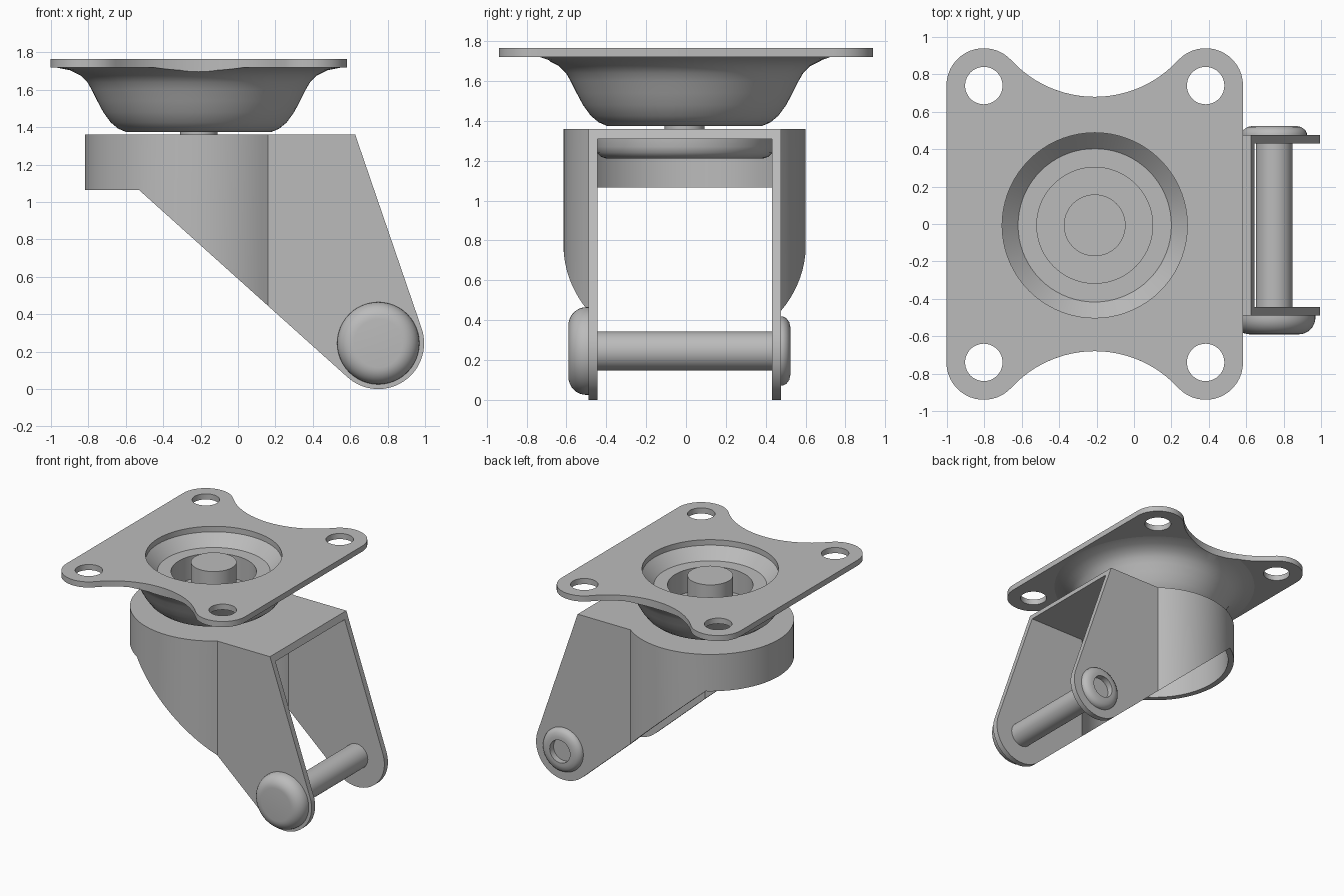
import bpy, bmesh
from math import radians, cos, sin, sqrt, atan2, pi
from mathutils import Matrix, Vector

cube = bpy.data.objects.get("Cube")
if cube:
    bpy.data.objects.remove(cube, do_unlink=True)

steel = bpy.data.materials.new("grey steel")
steel.use_nodes = True
GREY = (0.5, 0.5, 0.5, 1)
steel.diffuse_color = GREY
steel.node_tree.nodes["Principled BSDF"].inputs["Base Color"].default_value = GREY

CX, CY = -0.21, -0.007        # swivel axis
AX, AZ = 0.75, 0.245          # wheel axle


def finish(name, bm):
    bmesh.ops.recalc_face_normals(bm, faces=bm.faces)
    mesh = bpy.data.meshes.new(name)
    bm.to_mesh(mesh)
    bm.free()
    mesh.materials.append(steel)
    ob = bpy.data.objects.new(name, mesh)
    bpy.context.collection.objects.link(ob)
    return ob


def prism(name, pts, lo, hi, axis="z"):
    """Extrude a flat outline along z, or an x-z outline along y."""
    bm = bmesh.new()
    place = (lambda a, b, h: (a, b, h)) if axis == "z" else (lambda a, b, h: (a, h, b))
    face = bm.faces.new([bm.verts.new(place(a, b, lo)) for a, b in pts])
    out = bmesh.ops.extrude_face_region(bm, geom=[face])
    verts = [v for v in out["geom"] if isinstance(v, bmesh.types.BMVert)]
    bmesh.ops.translate(bm, verts=verts, vec=place(0, 0, hi - lo))
    return finish(name, bm)


def lathe(name, profile, matrix, steps=72):
    """Spin (radius, height) points about the local z axis."""
    bm = bmesh.new()
    vs = [bm.verts.new((r, 0, h)) for r, h in profile]
    edges = [bm.edges.new(pair) for pair in zip(vs, vs[1:])]
    bmesh.ops.spin(bm, geom=vs + edges, cent=(0, 0, 0), axis=(0, 0, 1),
                   angle=2 * pi, steps=steps)
    bmesh.ops.remove_doubles(bm, verts=bm.verts, dist=1e-4)
    bmesh.ops.transform(bm, matrix=matrix, verts=bm.verts)
    return finish(name, bm)


def arc(cx, cy, r, a0, a1, n=16):
    return [(cx + r * cos(a0 + (a1 - a0) * i / n),
             cy + r * sin(a0 + (a1 - a0) * i / n)) for i in range(n + 1)]


def circle(cx, cy, r, n=48):
    return arc(cx, cy, r, 0, 2 * pi, n)[:-1]


def combine(ob, tool, operation="DIFFERENCE"):
    """Apply a boolean and discard the tool."""
    mod = ob.modifiers.new("cut", "BOOLEAN")
    mod.object, mod.operation, mod.solver = tool, operation, "EXACT"
    bpy.context.view_layer.update()
    deps = bpy.context.evaluated_depsgraph_get()
    mesh = bpy.data.meshes.new_from_object(ob.evaluated_get(deps))
    ob.modifiers.clear()
    ob.data = mesh
    bpy.data.objects.remove(tool, do_unlink=True)


# Mounting plate: four round lobes joined by concave scoops
HX, HY, LOBE, WAIST = 0.593, 0.74, 0.2, 0.68
k = HY - WAIST
scoop = (HX**2 + k**2 - LOBE**2) / (2 * (LOBE + k))
scoop_y = WAIST + scoop
t = atan2(scoop_y - HY, -HX)                 # from lobe towards scoop centre
half = arc(HX, HY, LOBE, 0, t)
half += arc(0, scoop_y, scoop, t - pi, -t, 24)[1:-1]
half += arc(-HX, HY, LOBE, pi - t, pi)
outline = half + [(-x, -y) for x, y in half]
plate = prism("mounting_plate", [(x + CX, y) for x, y in outline], 1.72, 1.765)
for sx in (-1, 1):
    for sy in (-1, 1):
        combine(plate, prism("bolt_cutter", circle(CX + sx * HX, sy * HY, 0.1), 1.6, 1.9))
combine(plate, prism("dish_cutter", circle(CX, CY, 0.495, 72), 1.6, 1.9))

# Flared dish below the plate, trimmed by the scoops
swivel = Matrix.Translation((CX, CY, 0))
dish = lathe("swivel_dish", [
    (0, 1.375), (0.39, 1.375), (0.43, 1.392), (0.47, 1.425), (0.51, 1.48), (0.542, 1.54),
    (0.572, 1.6), (0.595, 1.64), (0.63, 1.675), (0.69, 1.705), (0.77, 1.721),
    (0.495, 1.721), (0.41, 1.635), (0.31, 1.635), (0.31, 1.45), (0, 1.45)], swivel)
for s in (-1, 1):
    combine(dish, prism("scoop_cutter", circle(CX, s * scoop_y, scoop, 96), 1.2, 1.9))

# Kingpin
lathe("kingpin_post", [(0, 1.43), (0.165, 1.43), (0.165, 1.71), (0, 1.71)], swivel)
lathe("kingpin_neck", [(0, 1.34), (0.1, 1.34), (0.1, 1.39), (0, 1.39)], swivel, 48)


# Fork: round-backed housing, hollowed, then trimmed to the side profile
def housing(name, r, w, end, lo, hi):
    a = atan2(w, sqrt(r * r - w * w))
    pts = arc(CX, CY, r, a, 2 * pi - a, 64) + [(end, CY - w), (end, CY + w)]
    return prism(name, pts, lo, hi)


def tangent(px, pz, r, side):
    """Angle at which a line from a point touches the axle-centred circle."""
    d = Vector((px - AX, pz - AZ))
    return atan2(d.y, d.x) + side * (pi / 2 - atan2(r, sqrt(d.length_squared - r * r)))


fork = housing("fork", 0.608, 0.483, 1.1, -0.05, 1.36)
combine(fork, housing("hollow_cutter", 0.563, 0.438, 1.3, -0.2, 1.31))
R = 0.245
front_d = Vector((0.625 - AX, 1.36 - AZ))
back_d = Vector((-0.53 - AX, 1.065 - AZ))
a_front = atan2(front_d.y, front_d.x) - pi / 2 + atan2(R, front_d.length)
a_back = atan2(back_d.y, back_d.x) + pi / 2 - atan2(R, back_d.length)
top = 1.5
lean = (top - 1.36) * 0.33
side = [(-1, top), (-1, 1.065), (-0.53, 1.065)]
side += arc(AX, AZ, R, a_back, a_front + 2 * pi, 32)
side += [(0.625 - lean, top)]
combine(fork, prism("side_profile", side, -1, 1, "y"), "INTERSECT")

# Bearing race pressed under the fork crown
lathe("bearing_race", [(0, 1.21), (0.39, 1.21), (0.42, 1.22), (0.44, 1.24),
                       (0.45, 1.27), (0.45, 1.32), (0, 1.32)], swivel)

# Axle: rod, domed head in front, hollow riveted end behind
axle = Matrix.Translation((AX, 0, AZ)) @ Matrix.Rotation(radians(90), 4, "X")
lathe("axle_rod", [(0, -0.44), (0.098, -0.44), (0.098, 0.46), (0, 0.46)], axle, 48)
head = [(0, 0.48), (0.22, 0.48)]
head += arc(0.13, 0.50, 0.09, 0, pi / 2, 8) + [(0, 0.59)]
lathe("axle_head", head, axle, 48)
rivet = [(0, 0.45), (0.09, 0.45), (0.09, 0.525), (0.115, 0.525), (0.145, 0.518),
         (0.165, 0.503), (0.174, 0.485), (0.174, 0.465), (0, 0.44)]
lathe("axle_rivet", [(r, -h) for r, h in rivet], axle, 48)

# Smooth curved faces, keep creases sharp
bpy.ops.object.select_all(action="DESELECT")
for ob in bpy.context.collection.objects:
    if ob.type == "MESH" and steel.name in ob.data.materials:
        ob.select_set(True)
        bpy.context.view_layer.objects.active = ob
bpy.ops.object.shade_smooth_by_angle(angle=radians(30))
